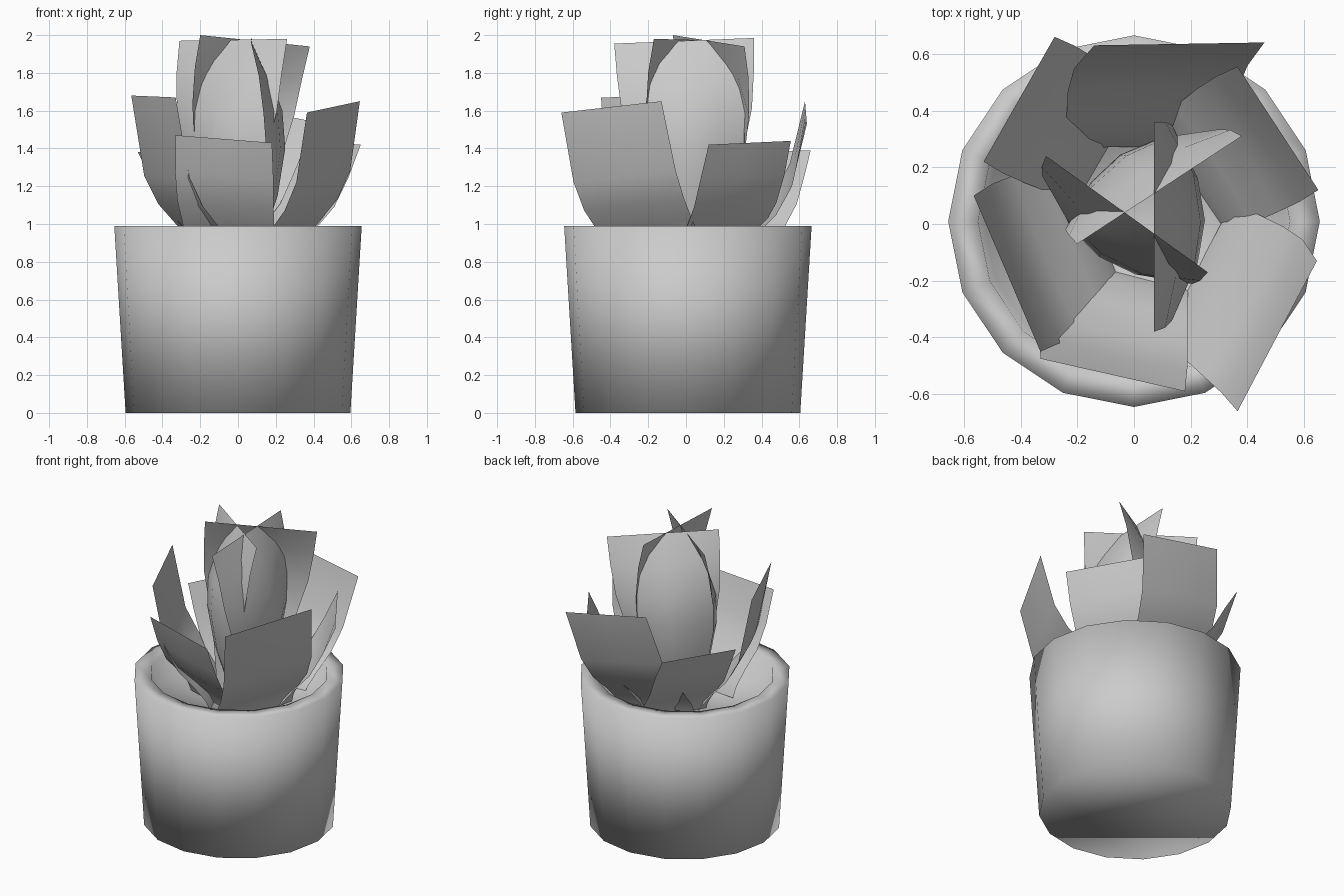
import bpy, bmesh, math
from mathutils import Vector

cube = bpy.data.objects.get("Cube")
if cube:
    bpy.data.objects.remove(cube)

grey = bpy.data.materials.new("plain grey")
grey.use_nodes = True
grey.diffuse_color = (0.6, 0.6, 0.6, 1)
grey.node_tree.nodes["Principled BSDF"].inputs["Base Color"].default_value = (0.6, 0.6, 0.6, 1)


def finish(name, bm):
    for face in bm.faces:
        face.smooth = True
    mesh = bpy.data.meshes.new(name)
    bm.to_mesh(mesh)
    bm.free()
    obj = bpy.data.objects.new(name, mesh)
    bpy.context.collection.objects.link(obj)
    mesh.materials.append(grey)


def lathe(name, profile, sides=16):
    """Rings of (radius, z) joined into a round shell, closed at both ends."""
    bm = bmesh.new()
    rings = []
    for r, z in profile:
        rings.append([bm.verts.new((r * math.cos(math.tau * i / sides),
                                    r * math.sin(math.tau * i / sides) + 0.01, z))
                      for i in range(sides)])
    for a, b in zip(rings, rings[1:]):
        for i in range(sides):
            j = (i + 1) % sides
            bm.faces.new((a[i], a[j], b[j], b[i]))
    bm.faces.new(rings[0][::-1])
    bm.faces.new(rings[-1])
    finish(name, bm)


def leaf(name, left, right, rows):
    """Card leaf hung from its top corners; rows of (z, outward shift, width scale, cupping)."""
    bm = bmesh.new()
    left, right = Vector(left), Vector(right)
    along = right - left
    out = Vector((along.y, -along.x, 0)).normalized()
    down = along.normalized().cross(out)
    mid = (left + right) / 2
    grid = []
    for z, shift, width, cup in [(mid.z, 0, 1, 0)] + rows:
        row = []
        for s in (-1, -0.5, 0, 0.5, 1):
            row.append(bm.verts.new(mid + along * (s * width / 2) + down * (mid.z - z)
                                    + out * (shift + cup * (1 - s * s))))
        grid.append(row)
    for a, b in zip(grid, grid[1:]):
        for i in range(4):
            bm.faces.new((b[i], b[i + 1], a[i + 1], a[i]))
    finish(name, bm)


# Pot with a thick rim, closed inside by the soil level
lathe("pot", [(0.595, 0), (0.655, 0.99), (0.55, 0.99), (0.53, 0.84)])

# Outer leaves: top-left and top-right corners seen from outside
outer = {
    "front_leaf": ((-0.33, -0.475, 1.47), (0.18, -0.59, 1.43)),
    "front_left_leaf": ((0.365, -0.66, 1.59), (0.645, -0.13, 1.65)),
    "back_left_leaf": ((0.65, 0.12, 1.42), (0.365, 0.555, 1.44)),
    "back_leaf": ((0.46, 0.64, 1.53), (-0.14, 0.63, 1.65)),
    "back_right_leaf": ((-0.28, 0.66, 1.39), (-0.53, 0.22, 1.38)),
    "right_leaf": ((-0.565, 0.10, 1.68), (-0.33, -0.45, 1.67)),
}
for name, (a, b) in outer.items():
    leaf(name, a, b, [
        (1.25, -0.08, 1.02, 0.015),
        (1.1, -0.16, 1, 0.015),
        (0.99, -0.26, 0.95, 0.01),
        (0.9, -0.33, 0.92, 0),
        (0.83, -0.36, 0.9, 0)])

# Inner leaves: cupped outward, then closing over the middle
inner = {
    "bud_leaf_front": ((-0.31, 0.24, 1.97), (0.26, -0.17, 1.98)),
    "bud_leaf_left": ((0.07, -0.38, 1.955), (0.07, 0.36, 1.985)),
    "bud_leaf_back": ((0.38, 0.31, 1.94), (-0.2, -0.07, 2.0)),
}
for name, (a, b) in inner.items():
    leaf(name, a, b, [
        (1.8, 0.04, 0.98, 0.05),
        (1.6, 0.065, 0.93, 0.1),
        (1.4, 0.08, 0.8, 0.1),
        (1.15, 0.06, 0.65, 0.08),
        (0.84, 0, 0.5, 0.04)])
